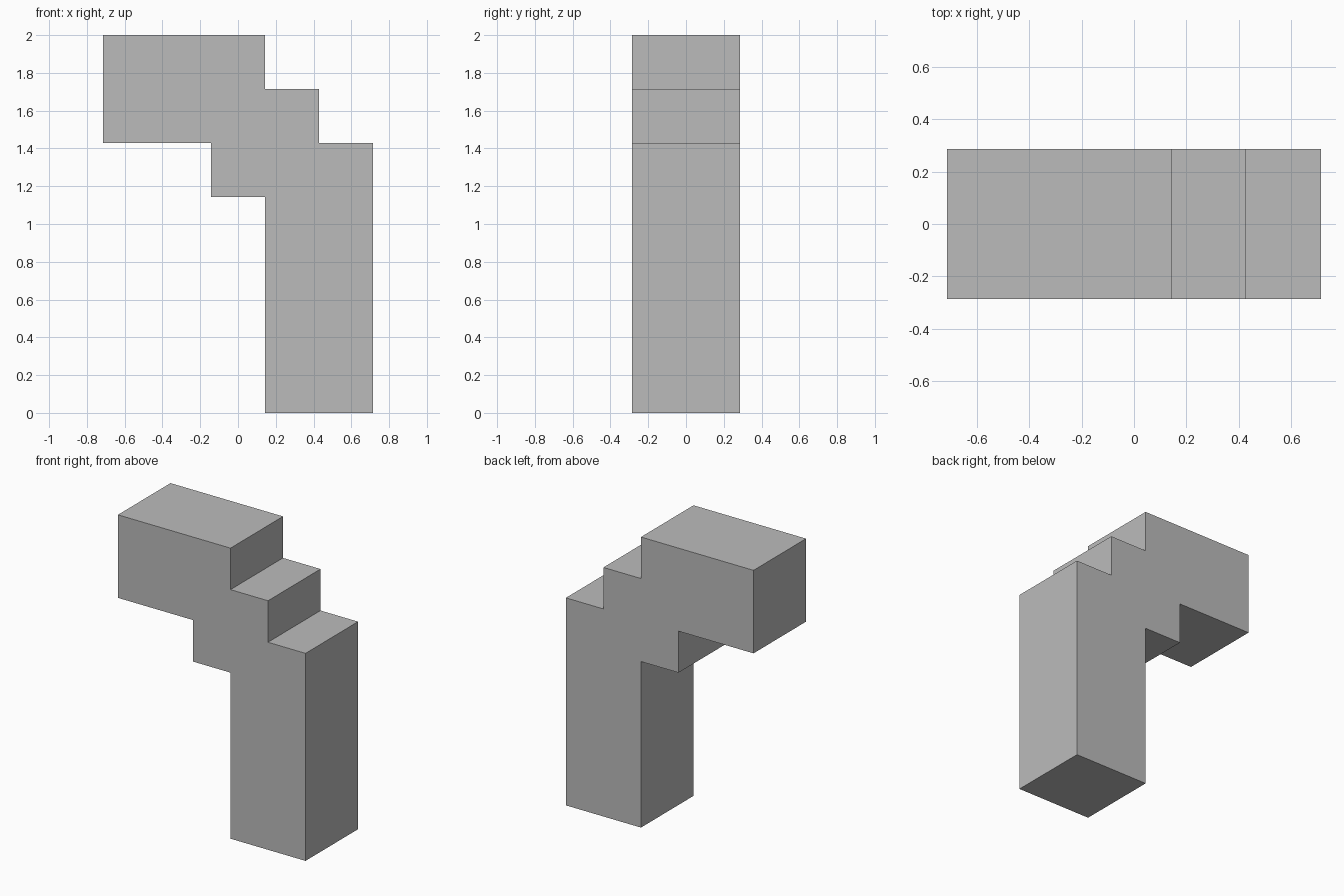
import bpy
import bmesh

cube = bpy.data.objects.get("Cube")
if cube:
    bpy.data.objects.remove(cube, do_unlink=True)

U = 2 / 7  # one grid step of the blocky shape

# Plain grey material
grey = bpy.data.materials.new("plain_grey")
grey.use_nodes = True
colour = (0.5, 0.5, 0.5, 1)
grey.diffuse_color = colour
grey.node_tree.nodes["Principled BSDF"].inputs["Base Color"].default_value = colour

# Stepped side outline (x, z) in grid steps, from the foot of the leg round
outline = [(0.5, 0), (2.5, 0), (2.5, 5), (1.5, 5), (1.5, 6), (0.5, 6),
           (0.5, 7), (-2.5, 7), (-2.5, 5), (-0.5, 5), (-0.5, 4), (0.5, 4)]

# Extrude the outline through the depth
bm = bmesh.new()
face = bm.faces.new([bm.verts.new((x * U, -U, z * U)) for x, z in outline])
result = bmesh.ops.extrude_face_region(bm, geom=[face])
back = [v for v in result["geom"] if isinstance(v, bmesh.types.BMVert)]
bmesh.ops.translate(bm, verts=back, vec=(0, 2 * U, 0))
bmesh.ops.recalc_face_normals(bm, faces=bm.faces)

mesh = bpy.data.meshes.new("stepped_arm")
bm.to_mesh(mesh)
bm.free()
mesh.materials.append(grey)
arm = bpy.data.objects.new("stepped_arm", mesh)
bpy.context.collection.objects.link(arm)
